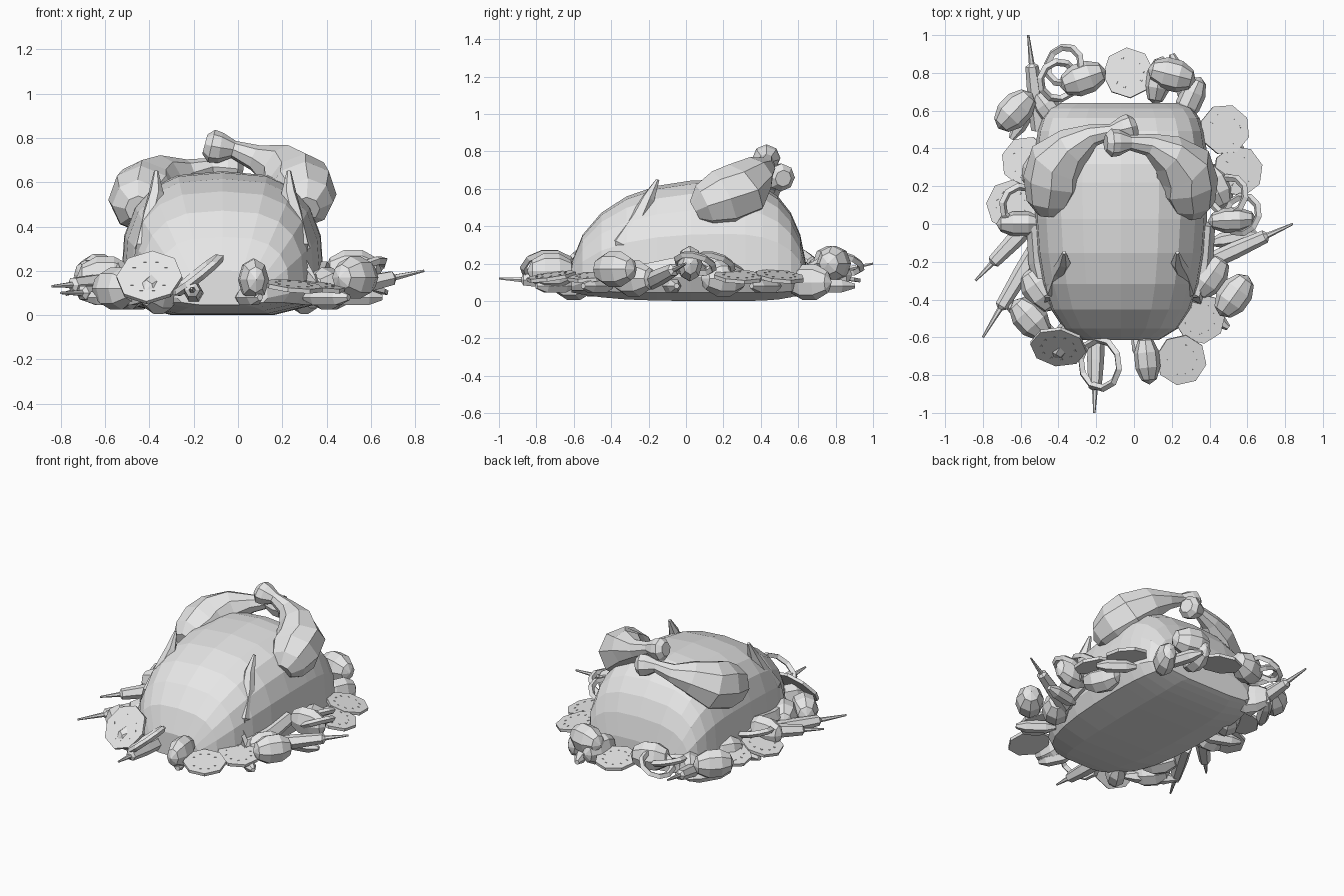
import bpy, bmesh
from math import sin, cos, pi, atan2
from mathutils import Vector, Matrix, Quaternion

cube = bpy.data.objects.get("Cube")
if cube:
    bpy.data.objects.remove(cube)

GREY = (.8, .8, .8, 1)
grey = bpy.data.materials.new("plain_grey")
grey.use_nodes = True
grey.diffuse_color = GREY
grey.node_tree.nodes["Principled BSDF"].inputs["Base Color"].default_value = GREY

MID = -.07  # centre line of the roast


def finish(name, bm):
    bmesh.ops.recalc_face_normals(bm, faces=bm.faces)
    mesh = bpy.data.meshes.new(name)
    bm.to_mesh(mesh)
    bm.free()
    mesh.materials.append(grey)
    obj = bpy.data.objects.new(name, mesh)
    bpy.context.collection.objects.link(obj)
    return obj


def circle(count, radius):
    """Points of a flat regular polygon."""
    turns = [2 * pi * k / count for k in range(count)]
    return [Vector((radius * cos(turn), radius * sin(turn), 0)) for turn in turns]


def loft(name, rings, closed=False):
    """Skin equal rings, then either cap the ends or join them."""
    bm = bmesh.new()
    loops = [[bm.verts.new(point) for point in ring] for ring in rings]
    pairs = list(zip(loops, loops[1:]))
    if closed:
        pairs.append((loops[-1], loops[0]))
    else:
        bm.faces.new(loops[0])
        bm.faces.new(loops[-1])
    for near, far in pairs:
        for i in range(len(near)):
            bm.faces.new((near[i - 1], near[i], far[i], far[i - 1]))
    return finish(name, bm)


def tube(name, points, radii, sides=6):
    """Tapered limb along a path."""
    rings = []
    for i, (point, radius) in enumerate(zip(points, radii)):
        tangent = points[min(i + 1, len(points) - 1)] - points[max(i - 1, 0)]
        turn = tangent.to_track_quat('Z', 'Y')
        rings.append([point + turn @ corner for corner in circle(sides, radius)])
    return loft(name, rings)


def facing(location, normal):
    """Placement that points local z along the normal."""
    turn = Vector(normal).to_track_quat('Z', 'Y')
    return Matrix.LocRotScale(Vector(location), turn, None)


def roast_vegetable(name, location, radial, size):
    """Faceted lump, lying along or across the edge of the platter."""
    x, y, z = location
    yaw = atan2(y, x) + (0 if radial else pi / 2)
    turn = Quaternion((0, 0, 1), yaw) @ Quaternion((0, 1, 0), pi / 2)
    bm = bmesh.new()
    bmesh.ops.create_uvsphere(bm, u_segments=8, v_segments=5, radius=1,
                              matrix=Matrix.LocRotScale(Vector((x, y, z)), turn, Vector(size)))
    return finish(name, bm)


def round_slice(name, location, normal, radius):
    """Eight-sided slice with a circle of small seed plates."""
    bm = bmesh.new()
    bmesh.ops.create_cone(bm, cap_ends=True, segments=8, radius1=radius, radius2=radius, depth=.02)
    for seat in circle(10, radius * .6):
        place = Matrix.Translation(seat + Vector((0, 0, .01)))
        bmesh.ops.create_cone(bm, cap_ends=True, segments=3, radius1=.008,
                              radius2=.008, depth=.006, matrix=place)
    bmesh.ops.transform(bm, matrix=facing(location, normal), verts=bm.verts)
    return finish(name, bm)


def vegetable_ring(name, location, normal, radius=.1, thick=.02):
    """Thin hoop with a diamond section."""
    place = facing(location, normal)
    rings = []
    for spoke in circle(10, radius):
        outward = spoke.normalized()
        rings.append([place @ (spoke + outward * c.x + Vector((0, 0, c.y)))
                      for c in circle(4, thick)])
    return loft(name, rings, closed=True)


# Roast body: one arched section, swelling and closing along y
def power(value, exponent):
    return abs(value) ** exponent * (1 if value > 0 else -1)


ARCH = 10
section = [(power(cos(pi * k / ARCH), .7), .2 + .8 * abs(sin(pi * k / ARCH)) ** .7)
           for k in range(ARCH + 1)]
section += [(-.9, .07), (-.5, 0), (.5, 0), (.9, .07)]
STEPS = 6
body_rings = []
for k in range(-STEPS, STEPS + 1):
    along = sin(1.37 * k / STEPS)
    front = along < 0
    y = .22 + along * (.85 if front else .43)
    swell = 1 - abs(along) ** 2.5
    half_width = .46 * swell ** (.27 if front else .12)
    base = .05 * along ** 4
    height = .01 + .64 * swell ** .4 - base
    body_rings.append([(MID + half_width * u, y, base + height * v) for u, v in section])
loft("roast_body", body_rings)


# Legs and wings share mirrored paths; drift separates the crossing leg ends
def mirrored(path, side, drift=(0, 0, 0)):
    return [Vector((MID + side * x, y, z)) + Vector(drift) * k for k, (x, y, z) in enumerate(path)]


leg_path = [(.38, .05, .48), (.38, .1, .5), (.36, .2, .53), (.33, .3, .57), (.25, .37, .64),
            (.15, .42, .67), (.05, .43, .7), (-.01, .43, .7), (-.05, .43, .7), (-.08, .43, .7)]
leg_radii = [.06, .12, .16, .16, .11, .06, .04, .07, .075, .045]
wing_path = [(.3, -.15, .65), (.3, -.2, .55), (.32, -.25, .45), (.35, -.35, .3),
             (.38, -.4, .15), (.43, -.2, .15), (.45, 0, .2)]
wing_radii = [.01, .035, .045, .05, .05, .06, .05]
for name, side, drift in (("left", 1, (0, 0, .008)), ("right", -1, (0, .01, -.005))):
    tube(name + "_drumstick", mirrored(leg_path, side, drift), leg_radii, 8)
    tube(name + "_wing", mirrored(wing_path, side), wing_radii)


# Straight pieces between two points
def straight(name, start, end, stops, radii):
    tube(name, [Vector(start).lerp(Vector(end), stop) for stop in stops], radii)


# Tapered roots, from thin tip to thick end
roots = {"back": ((-.56, 1, .2), (-.5, .5, .1)),
         "left": ((.84, 0, .2), (.4, -.2, .1)),
         "right_front": ((-.8, -.6, .1), (-.5, -.1, .1)),
         "right": ((-.84, -.3, .13), (-.55, 0, .15)),
         "front": ((-.21, -1, .12), (-.2, -.6, .1))}
for spot, (tip, end) in roots.items():
    straight(spot + "_root", tip, end, (0, .3, .33, .7, 1), (.006, .015, .035, .045, .045))

# Loose pods tucked low between the other vegetables
pods = {"right_front": ((-.7, -.4), (-.4, -.6)), "left": ((.4, -.1), (.65, -.05)),
        "right_back": ((-.65, .45), (-.5, .7)), "back": ((.2, .9), (.3, .6)),
        "front": ((.1, -.8), (0, -.6)), "right": ((-.7, .2), (-.45, .1)),
        "left_front": ((.5, -.55), (.3, -.4)), "left_back": ((.6, .35), (.4, .5))}
for spot, (start, end) in pods.items():
    straight(spot + "_pod", (*start, .08), (*end, .08), (0, .25, .75, 1), (.015, .04, .04, .015))

# Round slices lean outward; the front one stands up steeply
slices = [(-.03, .8), (.48, .5), (.55, .28), (.35, -.5), (.25, -.72), (-.65, .1), (-.57, .33)]
for i, (x, y) in enumerate(slices):
    round_slice(f"round_slice_{i}", (x, y, .13), (x * .4, y * .2, 1), .135)
round_slice("front_round_slice", (-.4, -.65, .17), (-.1, -.7, .6), .15)

# Vegetable rings, leaning alternately each way
hoops = [(-.37, .84), (-.4, .76), (.5, .15), (-.6, .1), (.57, .05)]
for i, (x, y) in enumerate(hoops):
    lean = .3 if i % 2 else -.5
    vegetable_ring(f"vegetable_ring_{i}", (x, y, .2), (lean, -lean / 2, 1))
vegetable_ring("front_vegetable_ring", (-.18, -.74, .18), (-.8, -.1, 1), .13)

# Roast vegetables around the base: long and short ones
edge = [(-.63, .6, .18), (-.27, .77, .2), (.2, .79, .2), (.53, -.38, .17), (-.55, -.5, .12),
        (-.5, -.35, .12), (.4, -.28, .12), (.43, .2, .12), (-.5, .3, .12)]
outward = [(.52, .02, .2), (.07, -.72, .16), (.13, .76, .14), (-.6, 0, .17),
           (-.45, .6, .12), (.3, .66, .1), (-.36, -.6, .1)]
for i, spot in enumerate(edge):
    roast_vegetable(f"edge_roast_vegetable_{i}", spot, False, (.1, .09, .13))
for i, spot in enumerate(outward):
    roast_vegetable(f"radial_roast_vegetable_{i}", spot, True, (.1, .07, .13))
